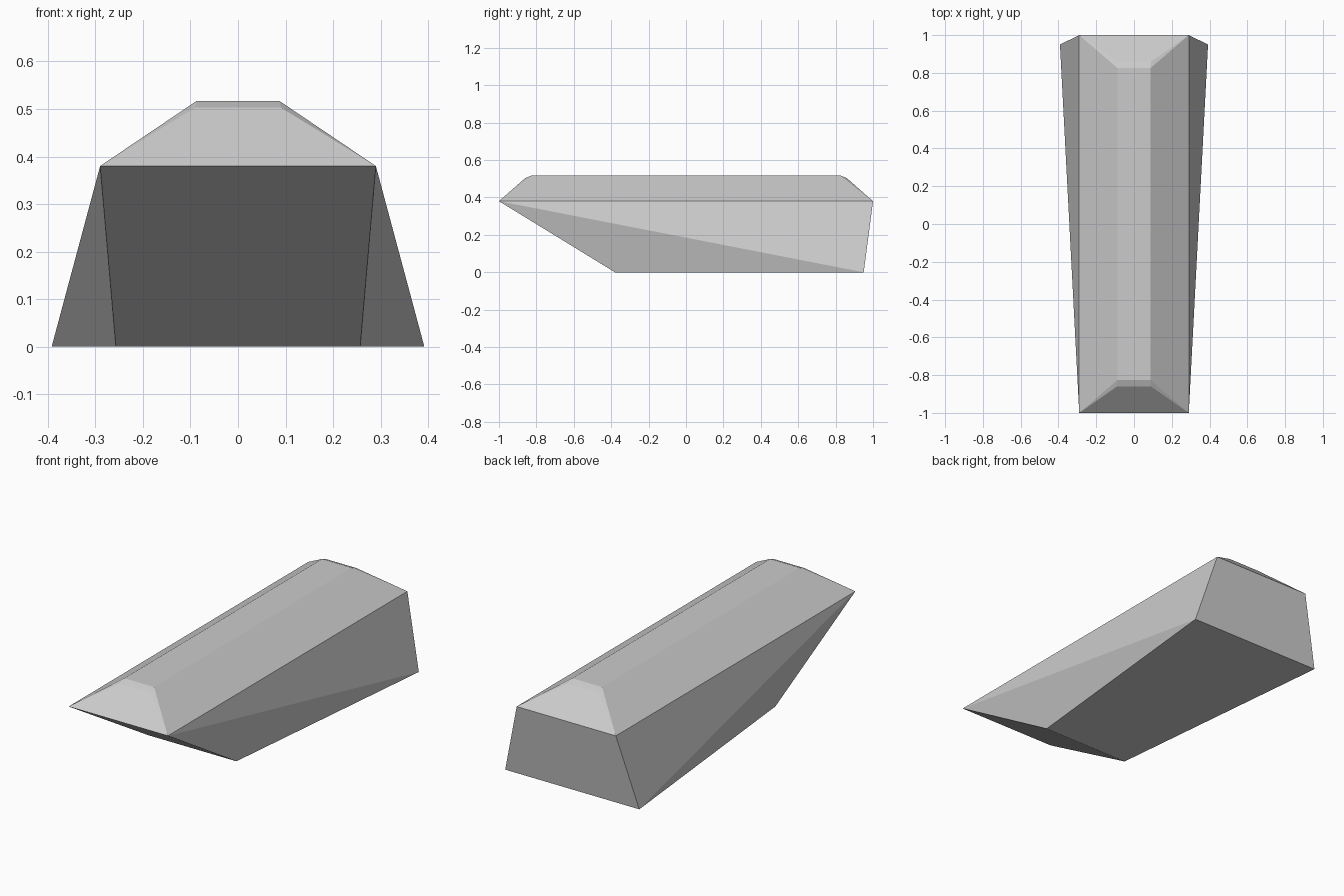
import bpy
import bmesh

cube = bpy.data.objects.get("Cube")
if cube:
    bpy.data.objects.remove(cube, do_unlink=True)

# Single grey material
GREY = (0.6, 0.6, 0.6, 1)
grey = bpy.data.materials.new("plain_grey")
grey.use_nodes = True
grey.diffuse_color = GREY
grey.node_tree.nodes["Principled BSDF"].inputs["Base Color"].default_value = GREY

# Half-width, y and height of each station, mirrored across x
STATIONS = {
    "floor_front": (0.257, -0.38, 0),
    "floor_back": (0.392, 0.95, 0),
    "rim_front": (0.29, -1, 0.38),
    "rim_back": (0.29, 1, 0.38),
    "lip_front": (0.09, -0.86, 0.503),
    "lip_back": (0.09, 0.86, 0.503),
    "ridge_front": (0.087, -0.825, 0.517),
    "ridge_back": (0.087, 0.825, 0.517),
}


def build(name, spans, sides):
    """Spans bridge two stations across x; sides are mirrored polygons."""
    bm = bmesh.new()
    used = {s for group in spans + sides for s in group}
    verts = {(s, m): bm.verts.new((m * STATIONS[s][0], *STATIONS[s][1:]))
             for s in sorted(used) for m in (-1, 1)}
    for a, b in spans:
        bm.faces.new([verts[a, -1], verts[a, 1], verts[b, 1], verts[b, -1]])
    for group in sides:
        for m in (-1, 1):
            bm.faces.new([verts[s, m] for s in group])
    bmesh.ops.recalc_face_normals(bm, faces=bm.faces)
    mesh = bpy.data.meshes.new(name)
    bm.to_mesh(mesh)
    bm.free()
    mesh.materials.append(grey)
    obj = bpy.data.objects.new(name, mesh)
    bpy.context.collection.objects.link(obj)


# Closed body: flared tapering hull with a chamfered hipped top
build(
    "wedge_body",
    spans=[
        ("floor_front", "floor_back"),
        ("floor_front", "rim_front"),
        ("floor_back", "rim_back"),
        ("rim_front", "lip_front"),
        ("lip_front", "ridge_front"),
        ("ridge_front", "ridge_back"),
        ("ridge_back", "lip_back"),
        ("lip_back", "rim_back"),
    ],
    sides=[
        ("floor_front", "floor_back", "rim_front"),
        ("floor_back", "rim_back", "rim_front"),
        ("rim_front", "rim_back", "ridge_back", "ridge_front"),
        ("rim_front", "ridge_front", "lip_front"),
        ("rim_back", "lip_back", "ridge_back"),
    ],
)
